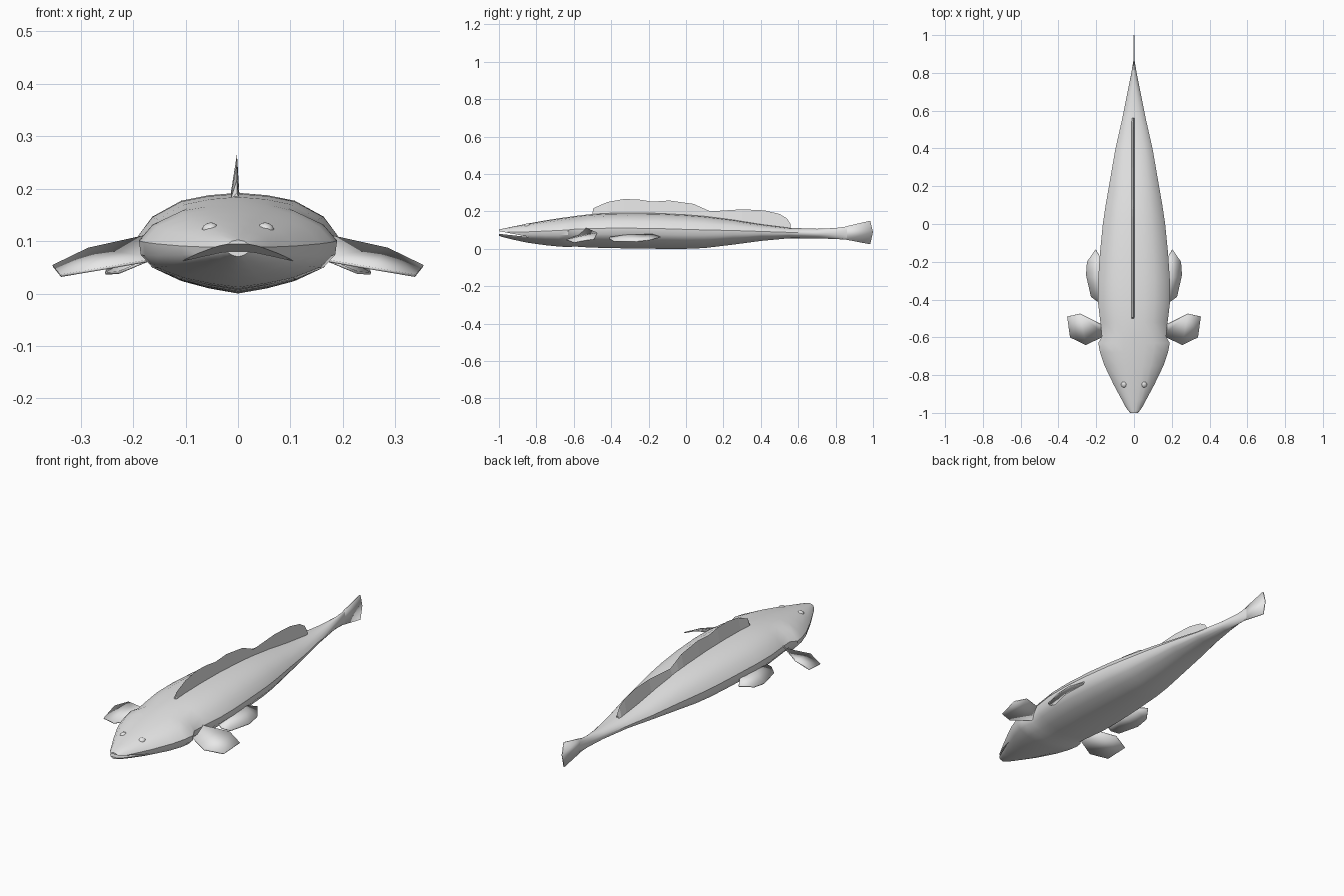
import bpy, bmesh, math

if "Cube" in bpy.data.objects:
    bpy.data.objects.remove(bpy.data.objects["Cube"])

grey = bpy.data.materials.new("fish grey")
grey.diffuse_color = (0.8, 0.8, 0.8, 1)
grey.use_nodes = True
grey.node_tree.nodes["Principled BSDF"].inputs["Base Color"].default_value = grey.diffuse_color


def make(name, verts, faces):
    me = bpy.data.meshes.new(name)
    me.from_pydata(verts, [], faces)
    bm = bmesh.new()
    bm.from_mesh(me)
    bmesh.ops.recalc_face_normals(bm, faces=bm.faces)
    bm.to_mesh(me)
    bm.free()
    me.materials.append(grey)
    ob = bpy.data.objects.new(name, me)
    bpy.context.collection.objects.link(ob)
    return ob


def activate(ob):
    bpy.ops.object.select_all(action='DESELECT')
    ob.select_set(True)
    bpy.context.view_layer.objects.active = ob


def smooth(ob, angle=35):
    activate(ob)
    bpy.ops.object.shade_smooth_by_angle(angle=math.radians(angle))


# Body stations: y, half width, bottom z, top z
stations = [
    (-1.0, 0.022, 0.070, 0.102), (-0.985, 0.036, 0.064, 0.106),
    (-0.93, 0.065, 0.050, 0.118), (-0.85, 0.108, 0.033, 0.134),
    (-0.75, 0.156, 0.019, 0.152), (-0.68, 0.180, 0.012, 0.163),
    (-0.63, 0.189, 0.009, 0.170), (-0.595, 0.170, 0.012, 0.175),
    (-0.52, 0.178, 0.007, 0.184), (-0.42, 0.190, 0.004, 0.190),
    (-0.30, 0.190, 0.002, 0.192), (-0.15, 0.180, 0.0, 0.190),
    (0.0, 0.165, 0.0, 0.182), (0.1, 0.150, 0.004, 0.174),
    (0.25, 0.124, 0.022, 0.155), (0.4, 0.098, 0.042, 0.131),
    (0.55, 0.064, 0.056, 0.112), (0.7, 0.034, 0.056, 0.107),
    (0.8, 0.014, 0.052, 0.111), (0.86, 0.004, 0.049, 0.119),
]
# Half cross-section: fraction of width, fraction of height
section = [(0, 0), (0.3, 0.05), (0.58, 0.12), (0.86, 0.25), (0.98, 0.40),
           (1, 0.57), (0.86, 0.76), (0.57, 0.92), (0.3, 0.975), (0, 1)]
ring = section + [(-u, v) for u, v in section[-2:0:-1]]
n = len(ring)
verts = [(u * w, y, b + v * (t - b)) for y, w, b, t in stations for u, v in ring]
faces = [(s * n + i, s * n + (i + 1) % n, (s + 1) * n + (i + 1) % n, (s + 1) * n + i)
         for s in range(len(stations) - 1) for i in range(n)]
faces += [tuple(range(n)), tuple(range(len(verts) - n, len(verts)))]
body = make("body", verts, faces)

# Open mouth cut between the jaws
wedge = [(-1.03, 0.100), (-1.03, 0.083), (-0.83, 0.062)]
cutter = make("mouth_cutter", [(x, y, z) for x in (-0.3, 0.3) for y, z in wedge],
              [(0, 1, 2), (3, 5, 4), (0, 3, 4, 1), (1, 4, 5, 2), (2, 5, 3, 0)])
cutter.hide_render = True
cut = body.modifiers.new("mouth", 'BOOLEAN')
cut.operation = 'DIFFERENCE'
cut.solver = 'EXACT'
cut.object = cutter
activate(body)
bpy.ops.object.modifier_apply(modifier=cut.name)
bpy.data.objects.remove(cutter)
smooth(body)


def back_height(y):
    for a, b in zip(stations, stations[1:]):
        if a[0] <= y <= b[0]:
            f = (y - a[0]) / (b[0] - a[0])
            return a[3] + f * (b[3] - a[3])


# Dorsal fin: wide at the back, tapering to a thin crest
crest = [(-0.5, 0.192), (-0.495, 0.217), (-0.42, 0.25), (-0.33, 0.266),
         (-0.25, 0.263), (-0.18, 0.252), (-0.09, 0.258), (0.04, 0.24),
         (0.08, 0.222), (0.13, 0.2), (0.3, 0.211), (0.42, 0.205),
         (0.5, 0.186), (0.54, 0.162), (0.56, 0.13), (0.55, 0.115)]
verts, faces = [], []
for k, (y, z) in enumerate(crest):
    base = back_height(y) - 0.008
    verts += [(-0.015, y, base), (-0.002, y, z), (0.003, y, base)]
    if k:
        a, b = 3 * k - 3, 3 * k
        faces += [(a + i, a + (i + 1) % 3, b + (i + 1) % 3, b + i) for i in range(3)]
faces += [(0, 1, 2), (b, b + 1, b + 2)]
make("dorsal_fin", verts, faces)


def fin(name, outline, thickness=0.005):
    ob = make(name, outline, [tuple(range(len(outline)))])
    bm = bmesh.new()
    bm.from_mesh(ob.data)
    bmesh.ops.triangulate(bm, faces=bm.faces)
    bm.to_mesh(ob.data)
    bm.free()
    mod = ob.modifiers.new("thickness", 'SOLIDIFY')
    mod.thickness = thickness
    mod.offset = 0
    smooth(ob)
    return ob


# Tail fin
fin("tail_fin", [(0, y, z) for y, z in [
    (0.83, 0.112), (0.86, 0.121), (0.985, 0.15), (1.0, 0.09),
    (0.985, 0.024), (0.86, 0.048), (0.83, 0.054)]])

# Paired fins
pectoral = [(0.14, -0.55, 0.118), (0.285, -0.475, 0.085), (0.353, -0.49, 0.052),
            (0.338, -0.60, 0.034), (0.255, -0.64, 0.048), (0.15, -0.59, 0.066)]
pelvic = [(0.165, -0.40, 0.066), (0.165, -0.30, 0.085), (0.165, -0.20, 0.083),
          (0.203, -0.135, 0.062), (0.248, -0.2, 0.046), (0.253, -0.27, 0.038),
          (0.227, -0.385, 0.04), (0.195, -0.41, 0.054)]
for side, s in (("right", 1), ("left", -1)):
    fin(side + "_pectoral_fin", [(s * x, y, z) for x, y, z in pectoral])
    fin(side + "_pelvic_fin", [(s * x, y, z) for x, y, z in pelvic])
    # Eye
    bpy.ops.mesh.primitive_uv_sphere_add(segments=12, ring_count=8, radius=0.015,
                                         location=(s * 0.054, -0.85, 0.124))
    eye = bpy.context.object
    eye.name = side + "_eye"
    eye.scale = (1, 1.1, 0.7)
    eye.rotation_euler = (0.2, s * 0.3, 0)
    eye.data.materials.append(grey)
    smooth(eye)
